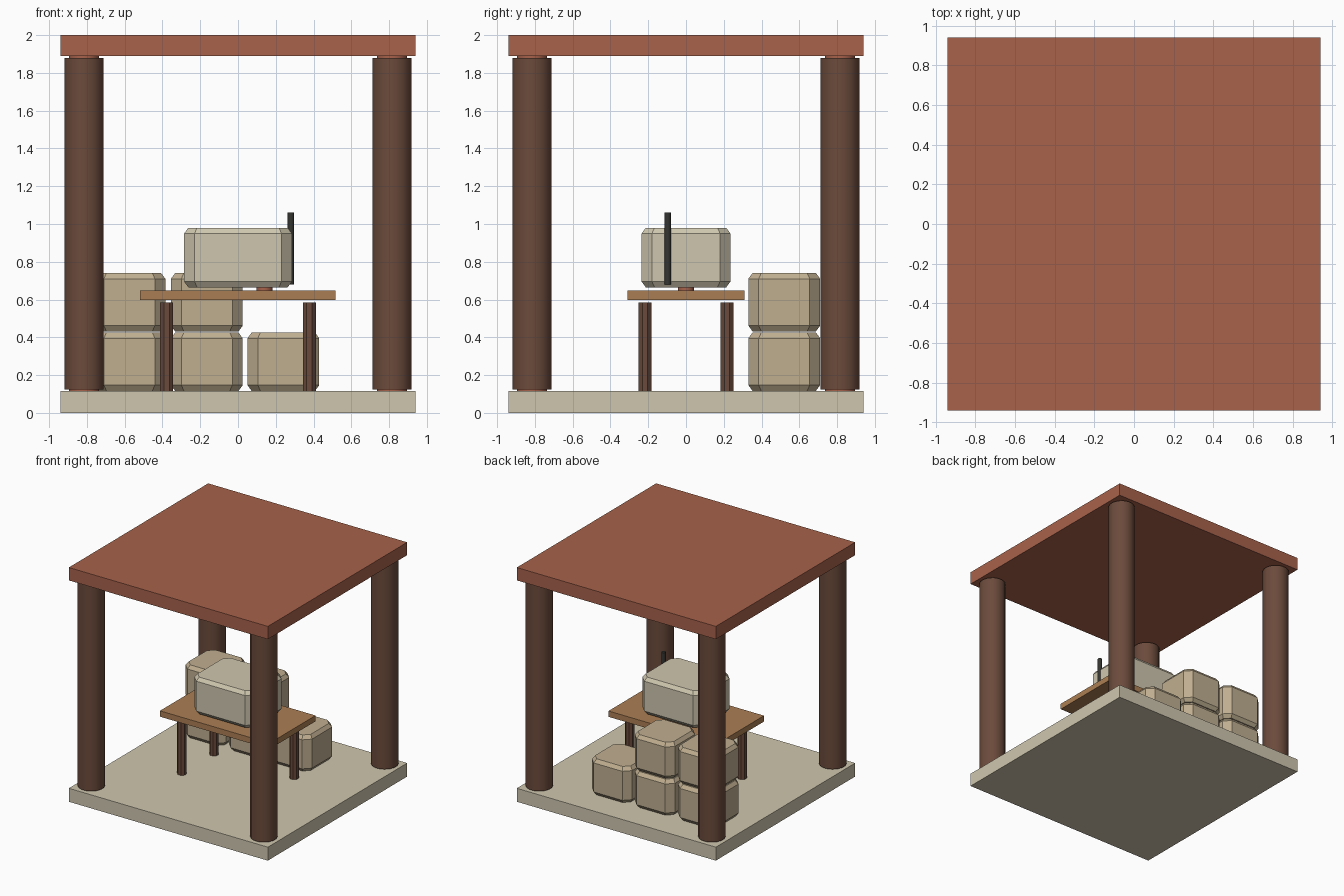
import bpy, bmesh, math

if "Cube" in bpy.data.objects:
    bpy.data.objects.remove(bpy.data.objects["Cube"])


def material(name, rgb):
    m = bpy.data.materials.new(name)
    m.diffuse_color = [(c / 255) ** 2.2 for c in rgb] + [1]
    m.use_nodes = True
    m.node_tree.nodes["Principled BSDF"].inputs["Base Color"].default_value = m.diffuse_color
    return m


STONE = material("pale_stone", (206, 197, 173))
TILE = material("terracotta", (166, 98, 76))
DARK = material("dark_wood", (107, 76, 62))
WOOD = material("table_wood", (170, 125, 84))
SACK = material("sackcloth", (190, 173, 143))
BLACK = material("dark_metal", (55, 55, 52))


def finish(name, bm, mat, smooth=False):
    bmesh.ops.recalc_face_normals(bm, faces=bm.faces)
    me = bpy.data.meshes.new(name)
    bm.to_mesh(me)
    bm.free()
    me.materials.append(mat)
    ob = bpy.data.objects.new(name, me)
    bpy.context.collection.objects.link(ob)
    if smooth:
        bpy.ops.object.select_all(action='DESELECT')
        ob.select_set(True)
        bpy.context.view_layer.objects.active = ob
        bpy.ops.object.shade_smooth_by_angle(angle=math.radians(35))
    return ob


def loft(name, rings, mat, smooth=False):
    """Join equal-sized rings of points into a closed solid."""
    bm = bmesh.new()
    rows = [[bm.verts.new(p) for p in r] for r in rings]
    n = len(rows[0])
    for a, b in zip(rows, rows[1:]):
        for i in range(n):
            j = (i + 1) % n
            bm.faces.new((a[i], a[j], b[j], b[i]))
    bm.faces.new(rows[0][::-1])
    bm.faces.new(rows[-1])
    return finish(name, bm, mat, smooth)


def slab(name, x0, x1, y0, y1, z0, z1, mat):
    corners = [(x0, y0), (x1, y0), (x1, y1), (x0, y1)]
    return loft(name, [[(x, y, z) for x, y in corners] for z in (z0, z1)], mat)


def rod(name, x, y, r, z0, z1, mat, sides=16):
    pts = [(x + r * math.cos(2 * math.pi * (i + .5) / sides),
            y + r * math.sin(2 * math.pi * (i + .5) / sides)) for i in range(sides)]
    return loft(name, [[(a, b, z) for a, b in pts] for z in (z0, z1)], mat, sides > 8)


def bundle(name, x, y, hx, hy, z0, z1, mat, cut=.055, edge=.022, rise=.03):
    """Octagonal block with wide cut corners and narrow top and bottom chamfers."""
    def ring(inset, z):
        a, b, c = hx - inset, hy - inset, cut - inset * .4
        p = [(a - c, -b), (a, c - b), (a, b - c), (a - c, b),
             (c - a, b), (-a, b - c), (-a, c - b), (c - a, -b)]
        return [(x + u, y + v, z) for u, v in p]
    return loft(name, [ring(edge, z0), ring(0, z0 + rise),
                       ring(0, z1 - rise), ring(edge, z1)], mat)


# Floor and roof
slab("floor", -.94, .94, -.94, .94, 0, .115, STONE)
slab("roof", -.94, .94, -.94, .94, 1.89, 2, TILE)

# Corner pillars with pegs, and table legs
for sx in (-1, 1):
    for sy in (-1, 1):
        rod("pillar", sx * .815, sy * .815, .106, .125, 1.88, DARK)
        for z in (.11, 1.875):
            rod("pillar_peg", sx * .815, sy * .815, .08, z, z + .02, TILE)
        rod("table_leg", sx * .378, sy * .217, .037, .115, .585, DARK, 8)

# Table top
slab("table_top", -.52, .515, -.31, .31, .598, .648, WOOD)

# Large bundle on the table with its peg and upright rod
rod("bundle_peg", .14, 0, .043, .64, .675, TILE, 12)
bundle("table_bundle", 0, 0, .285, .235, .665, .98, STONE)
rod("upright_rod", .28, -.097, .018, .68, 1.06, BLACK, 12)

# Stacked bundles at the back
for x, z in ((-.575, .117), (-.165, .117), (.24, .117), (-.575, .432), (-.165, .432)):
    bundle("stacked_bundle", x, .52, .19, .19, z, z + .308, SACK)
